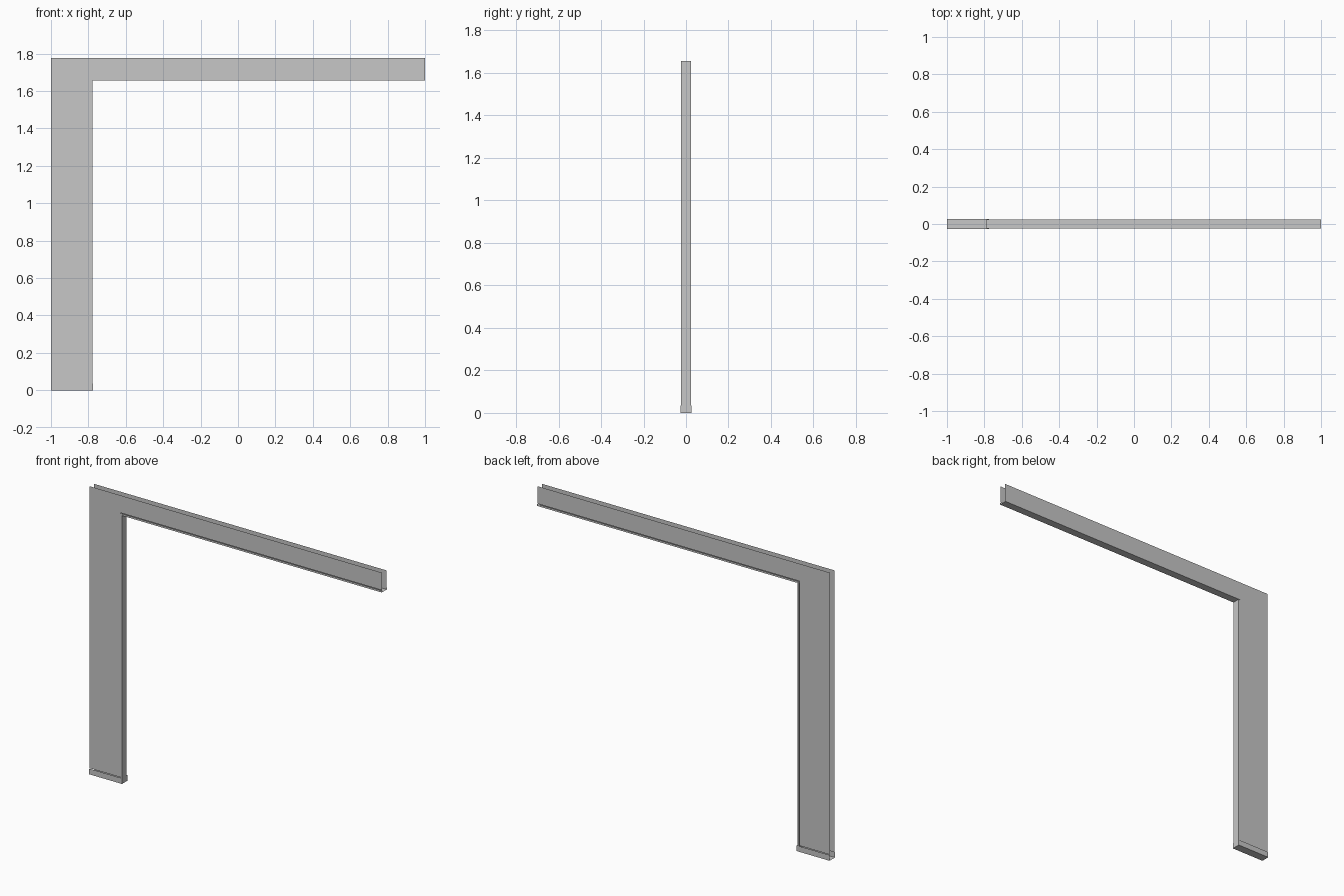
import bpy
import bmesh

cube = bpy.data.objects.get("Cube")
if cube:
    bpy.data.objects.remove(cube, do_unlink=True)

# Overall layout
LEFT, RIGHT, INNER = -1.0, 1.0, -0.777
TOP, SOFFIT = 1.777, 1.657
SHEET_Y, TRIM_Y, SHOE_Y = 0.02, 0.0245, 0.0265
LIP, SHOE_H = 0.012, 0.035

grey = bpy.data.materials.new("sheet_grey")
grey.use_nodes = True
colour = (0.57, 0.57, 0.57, 1)
grey.diffuse_color = colour
grey.node_tree.nodes["Principled BSDF"].inputs["Base Color"].default_value = colour


def make(name, polygons):
    """Build one thin sheet-metal part from flat polygons."""
    bm = bmesh.new()
    for points in polygons:
        bm.faces.new([bm.verts.new(p) for p in points])
    bmesh.ops.remove_doubles(bm, verts=bm.verts, dist=0.0001)
    mesh = bpy.data.meshes.new(name)
    bm.to_mesh(mesh)
    bm.free()
    mesh.materials.append(grey)
    obj = bpy.data.objects.new(name, mesh)
    bpy.context.collection.objects.link(obj)


def strip(profile, start, end):
    """Sweep an open profile of (y, offset) points between two placements."""
    return [[start(*a), end(*a), end(*b), start(*b)]
            for a, b in zip(profile, profile[1:])]


def channel(half, lip):
    return [(-half, lip), (-half, 0), (half, 0), (half, lip)]


# L-shaped front and back sheets, open at the top and outer ends,
# stopping where the lips of the trims begin
edge_x, edge_z = INNER - LIP, SOFFIT + LIP
outline = [(LEFT, SHOE_H), (edge_x, SHOE_H), (edge_x, edge_z),
           (RIGHT, edge_z), (RIGHT, TOP), (LEFT, TOP)]
make("front_sheet", [[(x, -SHEET_Y, z) for x, z in outline]])
make("back_sheet", [[(x, SHEET_Y, z) for x, z in reversed(outline)]])

# Soffit channel under the beam
make("beam_soffit", strip(channel(TRIM_Y, LIP),
                          lambda y, d: (edge_x, y, SOFFIT + d),
                          lambda y, d: (RIGHT, y, SOFFIT + d)))

# Reveal channel along the inner side of the leg
make("leg_reveal", strip(channel(TRIM_Y - 0.002, LIP),
                         lambda y, d: (INNER - d, y, SOFFIT),
                         lambda y, d: (INNER - d, y, 0)))

# Base shoe with its inner end closed
shoe_end = INNER + 0.002
shoe = strip(channel(SHOE_Y, SHOE_H),
             lambda y, d: (shoe_end, y, d),
             lambda y, d: (LEFT, y, d))
shoe.append([(shoe_end, -SHOE_Y, 0), (shoe_end, SHOE_Y, 0),
             (shoe_end, SHOE_Y, SHOE_H), (shoe_end, -SHOE_Y, SHOE_H)])
make("base_shoe", shoe)
